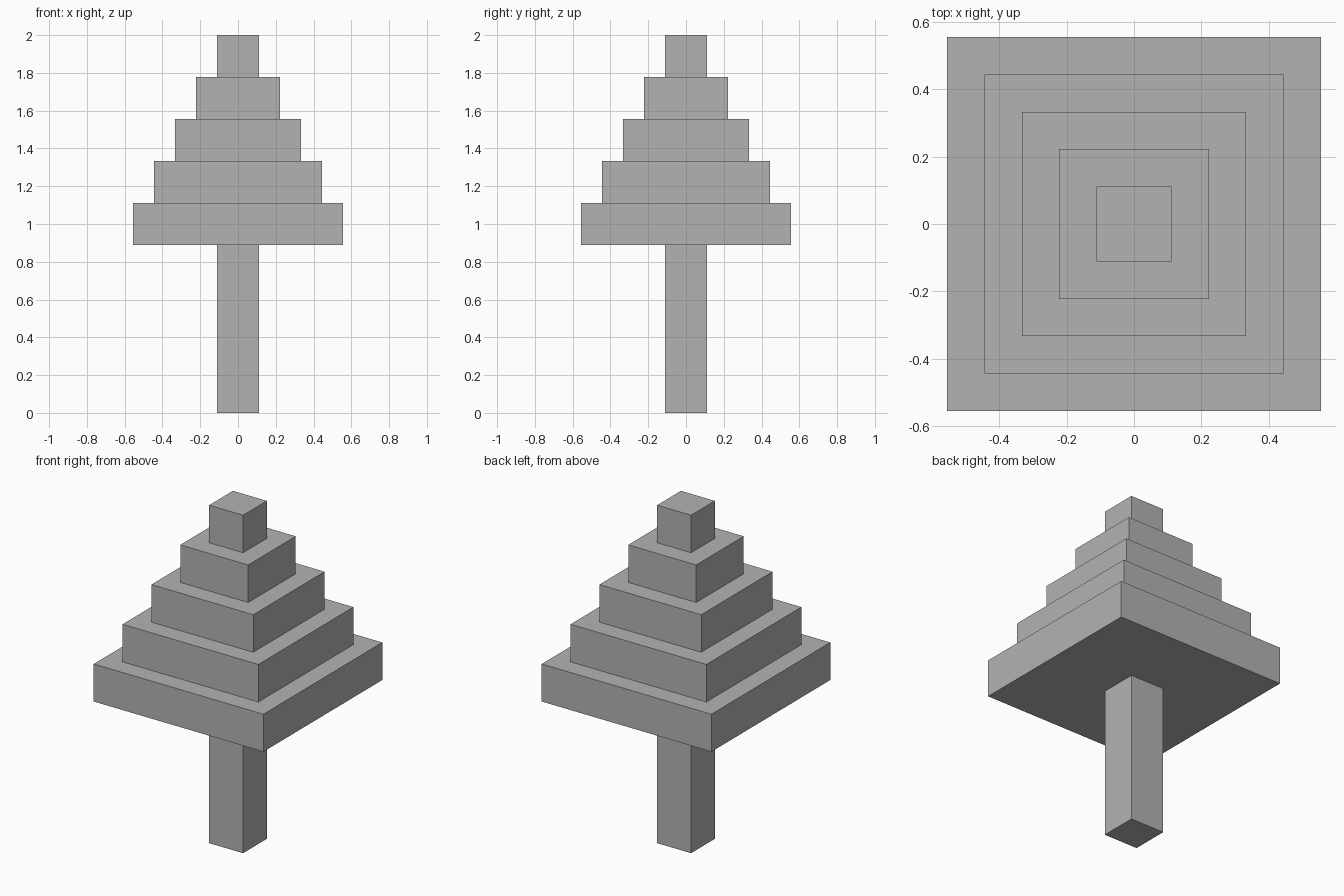
import bpy

default_cube = bpy.data.objects.get("Cube")
if default_cube:
    bpy.data.objects.remove(default_cube, do_unlink=True)

UNIT = 2 / 9        # edge of one building block
TRUNK_BLOCKS = 4    # trunk height in blocks
TIERS = 5           # foliage layers, each one block narrower than the last

grey = bpy.data.materials.new("plain_grey")
grey.use_nodes = True
colour = (0.45, 0.45, 0.45, 1)
grey.diffuse_color = colour
grey.node_tree.nodes["Principled BSDF"].inputs["Base Color"].default_value = colour


def add_block(name, width, bottom, height):
    """Square block, centred on the trunk axis, sizes in units."""
    bpy.ops.mesh.primitive_cube_add(size=1, location=(0, 0, (bottom + height / 2) * UNIT))
    block = bpy.context.object
    block.name = name
    block.scale = (width * UNIT, width * UNIT, height * UNIT)
    bpy.ops.object.transform_apply(location=False, rotation=False, scale=True)
    block.data.materials.append(grey)
    return block


# Trunk
add_block("trunk", 1, 0, TRUNK_BLOCKS)

# Stepped foliage, widest layer at the bottom
for i in range(TIERS):
    add_block(f"foliage_tier_{i + 1}", TIERS - i, TRUNK_BLOCKS + i, 1)
